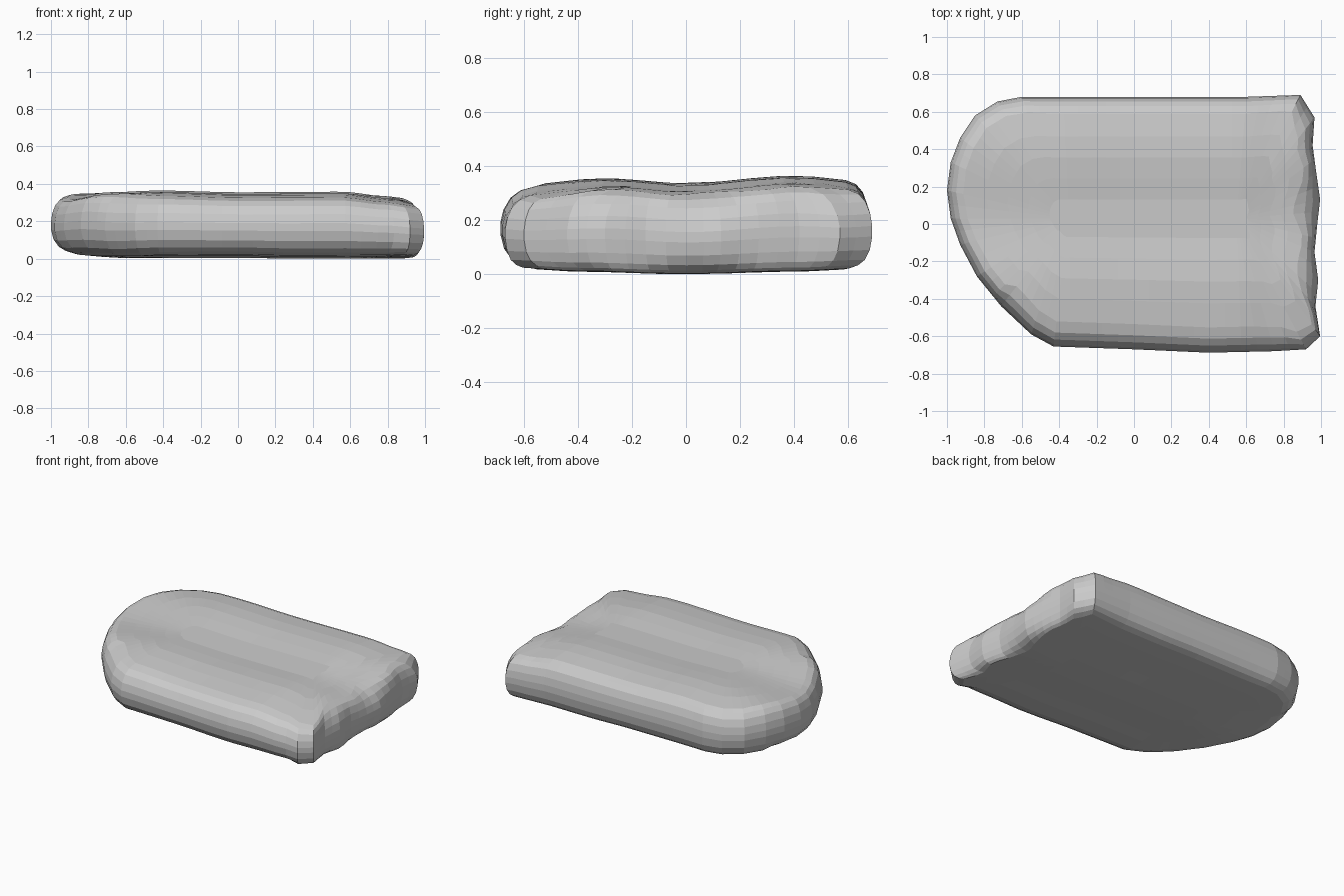
import bpy, bmesh, math
from mathutils import Vector

if "Cube" in bpy.data.objects:
    bpy.data.objects.remove(bpy.data.objects["Cube"])

# Plan outline at the widest level, counter-clockwise from the back right corner
OUTLINE = [(0.89, 0.69), (0.6, 0.68), (0, 0.68), (-0.6, 0.68), (-0.73, 0.655),
           (-0.85, 0.58), (-0.93, 0.46), (-0.98, 0.33), (-1.0, 0.18), (-0.98, 0.03),
           (-0.93, -0.11), (-0.84, -0.28), (-0.71, -0.44), (-0.55, -0.59),
           (-0.43, -0.655), (0, -0.67), (0.4, -0.688), (0.75, -0.68), (0.92, -0.67),
           (0.995, -0.6), (0.97, -0.44), (0.985, -0.3), (0.965, -0.15), (0.98, 0),
           (0.995, 0.13), (0.975, 0.27), (0.955, 0.42), (0.965, 0.57)]
# Edge roll: (inset, height fraction) from underside to upper side
EDGE = [(1.9, 0.0), (1.15, 0.04), (0.6, 0.11), (0.2, 0.24), (0.0, 0.42),
        (0.0, 0.56), (0.15, 0.72), (0.5, 0.87), (1.0, 0.96), (1.8, 1.0)]
CORE = [0.78, 0.58, 0.38, 0.18]   # rings shrinking to the middle of each face


def interp(table, v):
    if v <= table[0][0]:
        return table[0][1]
    for (a, p), (b, q) in zip(table, table[1:]):
        if v <= b:
            t = (v - a) / (b - a)
            t = t * t * (3 - 2 * t)
            return p + (q - p) * t
    return table[-1][1]


def upper(x, y):
    z = interp([(-0.65, 0.325), (-0.3, 0.352), (0, 0.333), (0.4, 0.362), (0.66, 0.342)], y)
    z += interp([(-1, -0.015), (-0.4, 0.006), (0, -0.003), (0.55, 0.0), (0.8, -0.025), (1, -0.055)], x)
    return z


def lower(x, y):
    z = interp([(-0.65, 0.025), (-0.4, 0.012), (0, 0.002), (0.4, 0.012), (0.66, 0.022)], y)
    return z + interp([(-1, 0.03), (-0.6, 0.005), (0, 0.006), (0.3, 0.0), (1, 0.003)], x)


def spine(p):
    return Vector((max(-0.35, min(0.55, p.x)), 0.03))


# Subdivide the outline evenly
pts = []
for i, a in enumerate(OUTLINE):
    a, b = Vector(a), Vector(OUTLINE[(i + 1) % len(OUTLINE)])
    n = max(1, round((b - a).length / 0.08))
    pts += [a.lerp(b, k / n) for k in range(n)]


def edge_ring(inset, f):
    ring = []
    for p in pts:
        if f > 0.5:      # front and right edges roll over more than the back
            w = 0.075 if p.y < -0.4 else 0.05
            if p.x > 0.85:
                w = 0.06 + 0.02 * math.sin(p.y * 14)
        else:
            w = 0.07 if p.y < 0.4 else 0.05
            if p.x > 0.85:
                w = 0.04 + 0.015 * math.sin(p.y * 11 + 1)
        d = spine(p) - p
        q = p + d.normalized() * inset * w
        lo, hi = lower(q.x, q.y), upper(q.x, q.y)
        ring.append((q.x, q.y, lo + (hi - lo) * f))
    return ring


def face_ring(base, s, height):
    ring = []
    for x, y, _ in base:
        p = Vector((x, y))
        q = spine(p).lerp(p, s)
        ring.append((q.x, q.y, height(q.x, q.y)))
    return ring


rolled = [edge_ring(*e) for e in EDGE]
rings = [face_ring(rolled[0], s, lower) for s in reversed(CORE)] + rolled
rings += [face_ring(rolled[-1], s, upper) for s in CORE]

# Loft the slab
bm = bmesh.new()
rows = [[bm.verts.new(c) for c in r] for r in rings]
n = len(pts)
for r, s in zip(rows, rows[1:]):
    for i in range(n):
        j = (i + 1) % n
        bm.faces.new((r[i], r[j], s[j], s[i]))
bm.faces.new(list(reversed(rows[0])))
bm.faces.new(rows[-1])
bmesh.ops.recalc_face_normals(bm, faces=bm.faces)
low = min(v.co.z for v in bm.verts)
for v in bm.verts:
    v.co.z -= low
mesh = bpy.data.meshes.new("stone_slab")
bm.to_mesh(mesh)
bm.free()
slab = bpy.data.objects.new("stone_slab", mesh)
bpy.context.collection.objects.link(slab)
